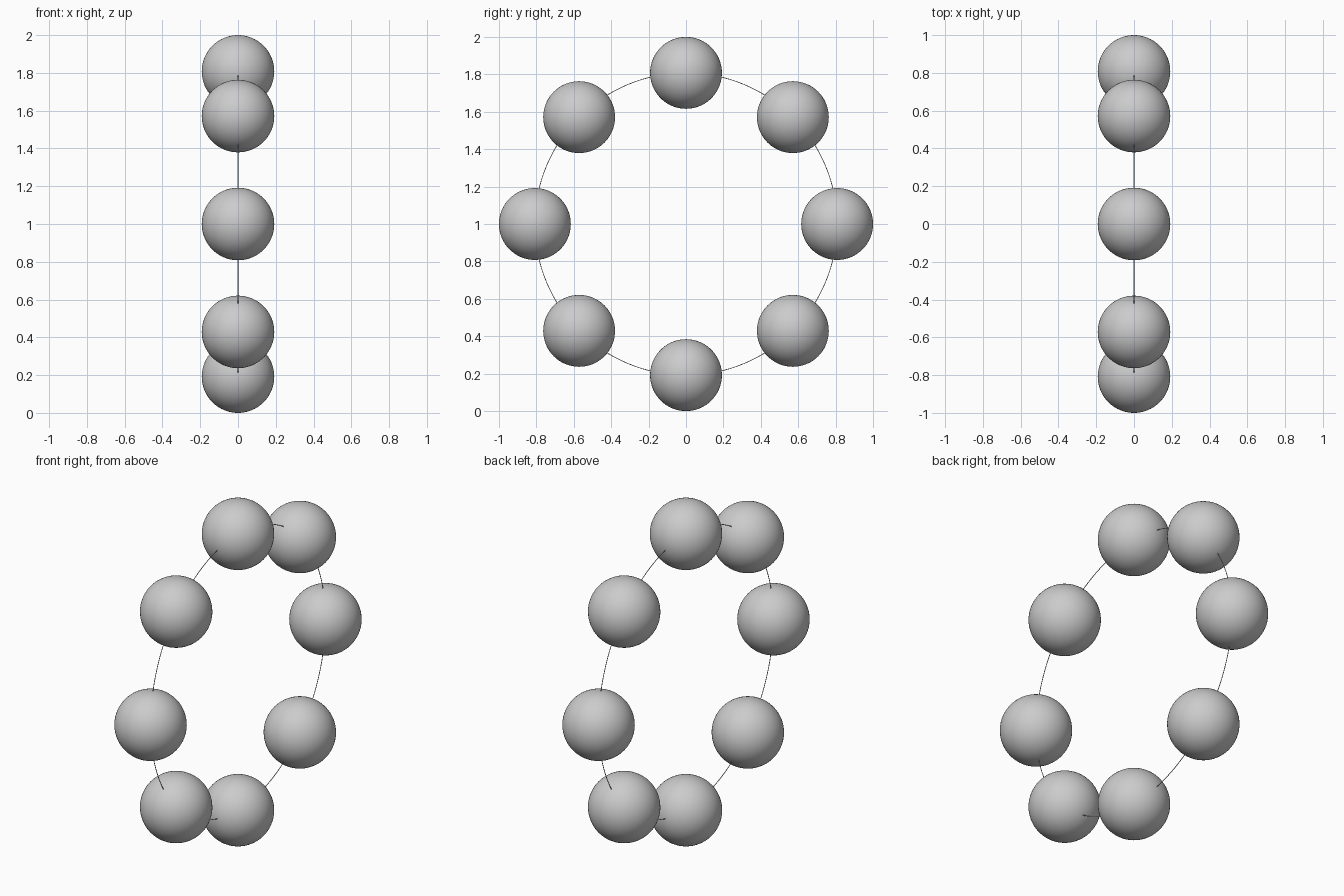
import bpy
from math import cos, sin, pi

if "Cube" in bpy.data.objects:
    bpy.data.objects.remove(bpy.data.objects["Cube"], do_unlink=True)

BEADS = 8
BEAD_RADIUS = 0.192
RING_RADIUS = 1 - BEAD_RADIUS
WIRE_RADIUS = 0.002

grey = bpy.data.materials.new("soft grey")
grey.use_nodes = True
colour = (0.6, 0.6, 0.6, 1)
grey.diffuse_color = colour
grey.node_tree.nodes["Principled BSDF"].inputs["Base Color"].default_value = colour


def finish(name):
    obj = bpy.context.object
    obj.name = name
    obj.data.materials.append(grey)
    bpy.ops.object.shade_smooth()


# Thin upright hoop
bpy.ops.mesh.primitive_torus_add(
    major_radius=RING_RADIUS, minor_radius=WIRE_RADIUS,
    major_segments=128, minor_segments=8,
    location=(0, 0, 1), rotation=(0, pi / 2, 0))
finish("wire_hoop")

# Beads evenly spaced along the hoop
for i in range(BEADS):
    a = 2 * pi * i / BEADS
    bpy.ops.mesh.primitive_uv_sphere_add(
        segments=64, ring_count=32, radius=BEAD_RADIUS,
        location=(0, RING_RADIUS * cos(a), 1 + RING_RADIUS * sin(a)))
    finish(f"bead_{i + 1}")
